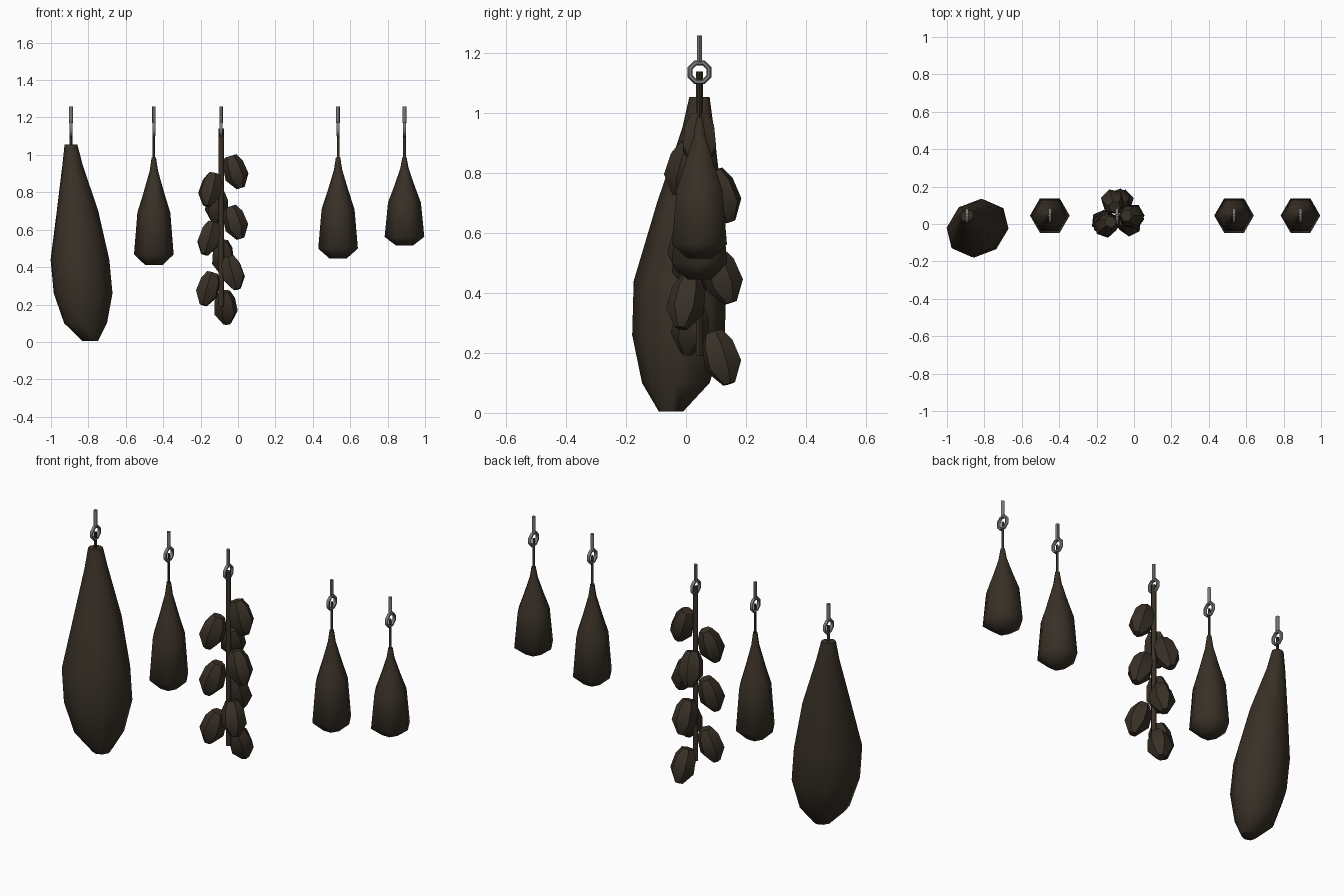
import bpy, bmesh, math
from mathutils import Vector, Matrix

cube = bpy.data.objects.get("Cube")
if cube:
    bpy.data.objects.remove(cube, do_unlink=True)


def material(name, color):
    m = bpy.data.materials.new(name)
    m.use_nodes = True
    m.diffuse_color = (*color, 1)
    m.node_tree.nodes["Principled BSDF"].inputs["Base Color"].default_value = (*color, 1)
    return m


brown = material("dark cured brown", (0.04, 0.03, 0.02))
steel = material("grey steel", (0.2, 0.2, 0.2))
RAIL_Y = 0.045


def finish(name, bm, mat, angle=60):
    bmesh.ops.recalc_face_normals(bm, faces=bm.faces)
    me = bpy.data.meshes.new(name)
    bm.to_mesh(me)
    bm.free()
    me.materials.append(mat)
    me.shade_smooth()
    me.set_sharp_from_angle(angle=math.radians(angle))
    ob = bpy.data.objects.new(name, me)
    bpy.context.collection.objects.link(ob)
    return ob


def loft(name, rings, sides, mat, turn=0.0, squash=1.0, matrix=None, angle=60):
    """Skin rings of (x, y, z, radius); squash flattens the second axis before turning."""
    bm = bmesh.new()
    rows = []
    for x, y, z, r in rings:
        row = []
        for i in range(sides):
            a = math.tau * i / sides
            p = Matrix.Rotation(turn, 3, "Z") @ Vector((r * math.cos(a), r * squash * math.sin(a), 0))
            row.append(bm.verts.new(p + Vector((x, y, z))))
        rows.append(row)
    for low, high in zip(rows, rows[1:]):
        for i in range(sides):
            j = (i + 1) % sides
            bm.faces.new((low[i], low[j], high[j], high[i]))
    bm.faces.new(rows[0])
    bm.faces.new(rows[-1])
    if matrix:
        bm.transform(matrix)
    return finish(name, bm, mat, angle)


def rod(name, x, bottom, top, radius, mat):
    loft(name, [(x, RAIL_Y, bottom, radius), (x, RAIL_Y, top, radius)], 6, mat)


def hook(x):
    # Octagonal ring facing sideways, with a short bar above
    bm = bmesh.new()
    n, m, major, minor = 8, 6, 0.034, 0.009
    rows = []
    for i in range(n):
        a = math.tau * (i + 0.5) / n
        rows.append([])
        for k in range(m):
            b = math.tau * k / m
            r = major + minor * math.cos(b)
            rows[-1].append(bm.verts.new((x + minor * math.sin(b),
                                          RAIL_Y + r * math.cos(a), 1.137 + r * math.sin(a))))
    for i in range(n):
        for k in range(m):
            i2, k2 = (i + 1) % n, (k + 1) % m
            bm.faces.new((rows[i][k], rows[i2][k], rows[i2][k2], rows[i][k2]))
    finish("hook_ring", bm, steel)
    rod("hook_bar", x, 1.17, 1.26, 0.01, steel)


# Large leaning ham
ham_rings = [
    (-0.893, 0.045, 1.055, 0.037), (-0.885, 0.04, 0.95, 0.058),
    (-0.858, 0.012, 0.70, 0.12), (-0.845, -0.02, 0.44, 0.17),
    (-0.828, -0.025, 0.26, 0.17), (-0.815, -0.034, 0.10, 0.124),
    (-0.79, -0.05, 0.005, 0.045),
]
loft("large_ham", ham_rings, 8, brown, turn=math.radians(40), squash=0.84)
rod("large_ham_string", -0.893, 1.05, 1.14, 0.008, brown)
hook(-0.893)

# Small six-sided hams: fraction of length from the top, radius
small_profile = [(0, 0.012), (0.12, 0.022), (0.33, 0.056), (0.51, 0.088), (0.9, 0.106), (1, 0.045)]
for x, bottom in ((-0.45, 0.41), (0.535, 0.445), (0.89, 0.515)):
    length = 0.985 - bottom
    rings = [(x, RAIL_Y, 0.985 - f * length, r) for f, r in small_profile]
    loft("small_ham", rings, 6, brown)
    rod("small_ham_string", x, 0.97, 1.14, 0.007, brown)
    hook(x)

# Hanging braid of bulbs
BRAID_X = -0.09
rod("braid_stem", BRAID_X, 0.19, 1.14, 0.014, brown)
hook(BRAID_X)
bulb_rings = [(0, 0, 0.088, 0.033), (0, 0, 0.045, 0.056), (0, 0, -0.03, 0.064), (0, 0, -0.092, 0.022)]
# Height and angle of each bulb around the stem
bulbs = [(0.91, 0), (0.815, 222), (0.725, 107), (0.64, -8), (0.555, 212),
         (0.455, 83), (0.37, -35), (0.285, 203), (0.185, 72)]
for z, degrees in bulbs:
    place = (Matrix.Translation((BRAID_X, RAIL_Y, z))
             @ Matrix.Rotation(math.radians(degrees), 4, "Z")
             @ Matrix.Translation((0.076, 0, 0))
             @ Matrix.Rotation(math.radians(-18), 4, "Y"))
    loft("bulb", bulb_rings, 6, brown, matrix=place, angle=50)
